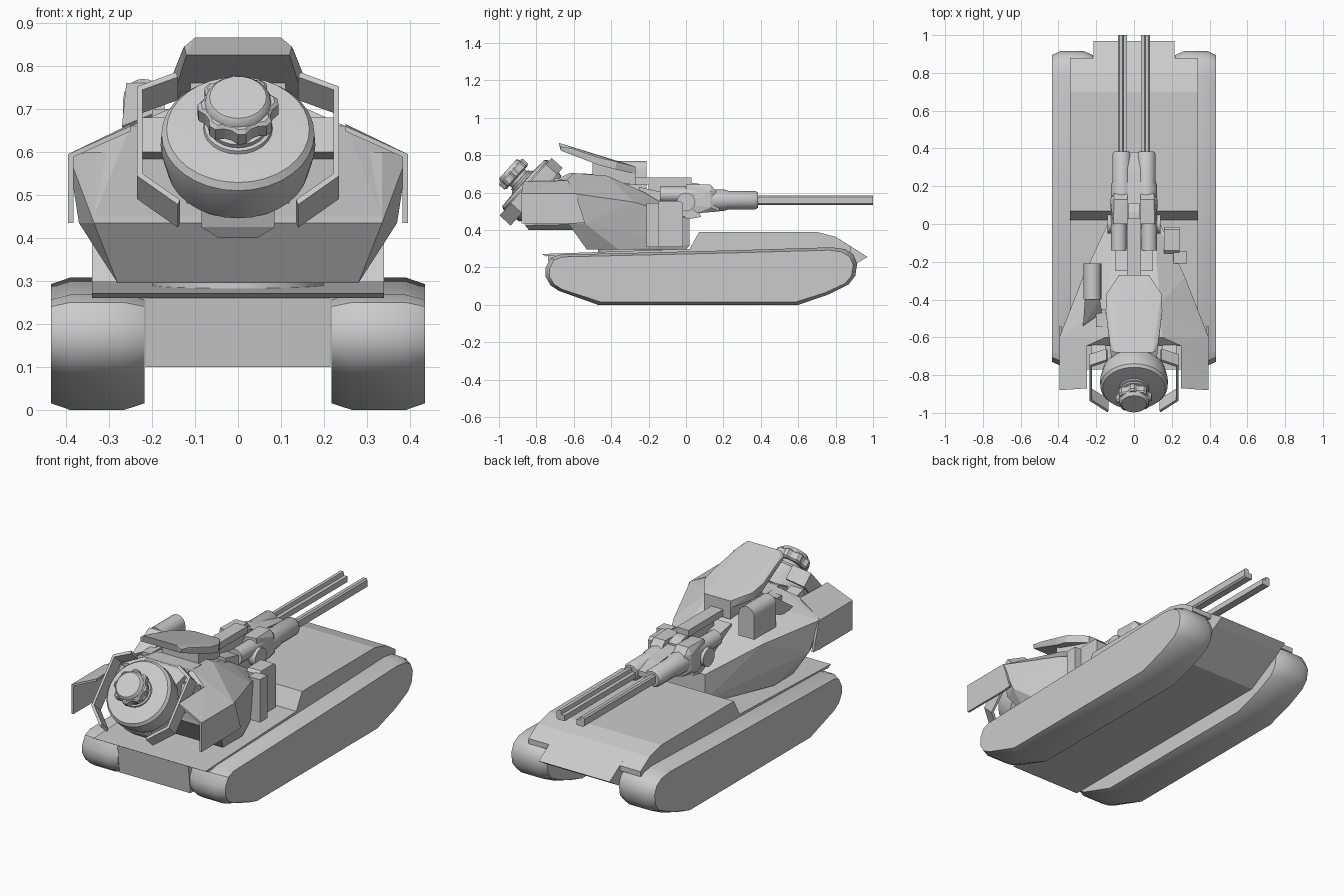
import bpy, bmesh, math
from mathutils import Vector, Matrix

if "Cube" in bpy.data.objects:
    bpy.data.objects.remove(bpy.data.objects["Cube"])


def finish(name, bm, smooth=False):
    bmesh.ops.recalc_face_normals(bm, faces=bm.faces)
    me = bpy.data.meshes.new(name)
    bm.to_mesh(me)
    bm.free()
    ob = bpy.data.objects.new(name, me)
    bpy.context.collection.objects.link(ob)
    if smooth:
        bpy.ops.object.select_all(action='DESELECT')
        ob.select_set(True)
        bpy.context.view_layer.objects.active = ob
        bpy.ops.object.shade_smooth_by_angle(angle=math.radians(35))
    return ob


def loft(name, rings, smooth=False):
    """Skin a list of equal-length closed rings and cap both ends."""
    bm = bmesh.new()
    vs = [[bm.verts.new(p) for p in r] for r in rings]
    n = len(rings[0])
    for a, b in zip(vs, vs[1:]):
        for i in range(n):
            bm.faces.new((a[i], a[(i + 1) % n], b[(i + 1) % n], b[i]))
    bm.faces.new(vs[0])
    bm.faces.new(vs[-1])
    return finish(name, bm, smooth)


def prism(name, yz, x0, x1):
    return loft(name, [[(x, y, z) for y, z in yz] for x in (x0, x1)])


def hull(name, pts, mirror=False):
    """Convex solid through points, optionally adding their mirror images."""
    bm = bmesh.new()
    pts = list(pts) + ([(-x, y, z) for x, y, z in pts] if mirror else [])
    for p in set(pts):
        bm.verts.new(p)
    res = bmesh.ops.convex_hull(bm, input=bm.verts)
    junk = [v for v in bm.verts if not v.link_faces]
    bmesh.ops.delete(bm, geom=junk, context='VERTS')
    bmesh.ops.dissolve_limit(bm, angle_limit=0.02, verts=bm.verts, edges=bm.edges)
    return finish(name, bm)


def box(name, x0, x1, y0, y1, z0, z1):
    return prism(name, [(y0, z0), (y1, z0), (y1, z1), (y0, z1)], x0, x1)


def lathe(name, center, axis, steps, sides=24, teeth=0):
    """Turned part: steps are (distance along axis, radius)."""
    q = Vector(axis).to_track_quat('Z', 'Y')
    rings = []
    for t, r in steps:
        ring = []
        for i in range(sides):
            a = 2 * math.pi * i / sides
            k = 0.87 if teeth and (i // 2) % 2 else 1
            ring.append(Vector(center) + q @ Vector((r * k * math.cos(a), r * k * math.sin(a), t)))
        rings.append(ring)
    return loft(name, rings, not teeth)


# Tracks with chamfered edges
track = [(-.47, 0), (.6, 0), (.76, .055), (.87, .11), (.905, .155), (.915, .22), (.895, .27), (.85, .298),
         (.78, .308), (.3, .293), (-.68, .268), (-.725, .25), (-.75, .2), (-.75, .15), (-.725, .105), (-.68, .075)]
for s, side in ((1, 'right'), (-1, 'left')):
    rings = []
    for x, ky, kz in ((.218, .975, .9), (.265, 1, 1), (.39, 1, 1), (.435, .975, .9)):
        rings.append([(s * x, .08 + (y - .08) * ky, .155 + (z - .155) * kz) for y, z in track])
    loft('track_' + side, rings, True)

# Hull: belly with nose, wide deck plate, raised bonnet
prism('belly', [(-.72, .1), (.7, .1), (.92, .225), (.97, .257), (.8, .364), (.7, .385), (.0, .295), (-.74, .268)],
      -.215, .215)
prism('deck', [(-.75, .26), (.02, .275), (.88, .285), (.88, .313), (.8, .364), (.7, .39), (.07, .39),
               (.02, .3), (-.77, .272)], -.34, .34)
lathe('turret_ring', (0, -.27, .275), (0, 0, 1), [(0, .2), (.03, .2)])

# Turret shell
hull('turret_lower', [(.13, .02, .32), (.13, .0, .295), (.28, -.36, .295), (.28, -.53, .295),
                      (.13, .02, .46), (.37, -.54, .435), (.335, -.63, .435), (.395, -.6, .595),
                      (.335, -.63, .6), (.27, -.28, .55)], True)
hull('turret_roof', [(.12, .01, .46), (.27, -.28, .55), (.395, -.6, .595), (.25, -.645, .66),
                     (.15, -.6, .705), (.14, -.42, .69), (.12, -.22, .6), (.335, -.63, .45)], True)
hull('roof_rear_step', [(.12, -.64, .62), (.12, -.72, .62), (.12, -.72, .66), (.13, -.62, .705), (.13, -.5, .7)], True)

# Rear side shields: sloped roof plate and outer plate
for s, side in ((1, 'right'), (-1, 'left')):
    top = [(.395, -.6, .595), (.395, -.88, .595), (.25, -.87, .66), (.25, -.63, .665)]
    hull('shield_roof_' + side, [(s * x, y, z - d) for x, y, z in top for d in (0, .012)])
    plate = [(-.59, .595), (-.88, .595), (-.88, .435), (-.6, .435), (-.54, .44)]
    prism('shield_side_' + side, plate, s * .383, s * .395)

# Folded search antenna panel, rising towards the rear
panel = [(.08, -.27, .74), (.145, -.37, .765), (.15, -.46, .785), (.13, -.61, .835), (.125, -.67, .845), (.1, -.68, .866)]
low = [(.08, -.27, .7), (.145, -.38, .725), (.145, -.46, .745), (.12, -.67, .825)]
hull('antenna_panel', panel + low, True)
hull('antenna_foot', [(.08, -.27, .64), (.08, -.27, .72), (.11, -.5, .68), (.11, -.5, .76)], True)

# Tracking drum on a tilted axis
AX = Vector((0, -.74, .67)).normalized()
V = Vector((0, AX.z, -AX.y))
face = Vector((0, -.87, .652))
lathe('drum', face, AX, [(-.135, .14), (-.125, .165), (-.055, .18), (-.015, .178), (0, .166), (.004, .08)], 32)
lathe('drum_neck', face, AX, [(-.01, .085), (.012, .078), (.014, .07), (.025, .07), (.027, .06), (.05, .06)], 24)
lathe('drum_gear', face, AX, [(.044, .082), (.052, .094), (.086, .094), (.094, .085)], 32, teeth=1)
lathe('drum_cap', face, AX, [(.09, .078), (.103, .075), (.112, .066)], 24)

# Angular guard bars either side of the drum
mid = Vector((0, -.83, .61))
guard = [(.145, .205), (.235, .16), (.235, -.12), (.14, -.21)]
inner = [(.14, .19), (.222, .15), (.222, -.113), (.135, -.195)]
for s, side in ((1, 'right'), (-1, 'left')):
    loop = guard + inner[::-1]
    loft('guard_' + side, [[mid + Vector((s * x, 0, 0)) + V * v + AX * t for x, v in loop] for t in (-.045, .035)])
    # Arm joining guard to turret
    hull('guard_arm_' + side, [(s * x, y, z) for x in (.15, .225) for y, z in
                               ((-.62, .58), (-.62, .66), (-.7, .68), (-.72, .6))])

# Drum yoke below and mount behind
hull('drum_yoke', [(.045, -.6, .4), (.085, -.6, .43), (.085, -.62, .52), (.045, -.84, .4),
                   (.085, -.86, .425), (.085, -.88, .48)], True)
box('drum_mount', -.12, .12, -.78, -.6, .48, .64)

# Left sight pod with rounded top, and its hood
arc = [(-.22 + .047 * math.cos(math.pi * i / 10), .723 + .047 * math.sin(math.pi * i / 10)) for i in range(11)]
arc += [(-.267, .6), (-.173, .6)]
loft('sight_pod', [[(x, y, z) for x, z in arc] for y in (-.4, -.21)], True)
hull('sight_hood', [(-.26, -.4, .76), (-.18, -.4, .76), (-.25, -.4, .66), (-.18, -.4, .64),
                    (-.27, -.54, .66), (-.17, -.47, .7), (-.26, -.5, .63)])
box('sight_block', -.2, -.15, -.545, -.45, .62, .7)

# Right side storage bins
prof = [(-.155, .31), (-.015, .31), (-.015, .54), (-.03, .555), (-.14, .555), (-.155, .54)]
prism('side_bin', prof, .16, .24)
box('side_bin_small', .21, .28, -.21, -.145, .31, .545)

# Twin guns: receiver, sleeve, and stepped barrel
for s, side in ((1, 'right'), (-1, 'left')):
    lathe('receiver_' + side, (s * .08, 0, .59), (0, 1, 0), [(-.14, .042), (.1, .042)], 16)
    hull('cradle_' + side, [(s * x, y, z) for x, y, z in (
        (.035, .0, .54), (.12, .0, .54), (.035, .0, .64), (.11, .0, .645), (.035, .06, .49), (.115, .06, .49),
        (.035, .13, .645), (.105, .13, .645), (.125, .13, .61), (.125, .13, .52), (.1, .18, .5), (.035, .18, .5),
        (.105, .16, .61), (.035, .16, .61))])
    lathe('sleeve_' + side, (s * .065, 0, .56), (0, 1, 0),
          [(.12, .058), (.2, .058), (.225, .05), (.37, .05), (.385, .04)], 12)
    sec = [(.036, .535), (.075, .533), (.085, .541), (.085, .578), (.078, .586), (.06, .586), (.056, .566), (.036, .566)]
    loft('barrel_' + side, [[(s * x, y, z) for x, z in sec] for y in (.36, 1.0)])

# Gun bridge, top feed box and mantlet
prism('gun_bridge', [(.0, .53), (.28, .53), (.38, .55), (.38, .58), (.28, .6), (.1, .62), (.0, .62)], -.035, .035)
box('feed_box', -.036, .036, -.32, .03, .645, .682)
prism('feed_ramp', [(-.2, .6), (.11, .6), (.11, .63), (.06, .65), (-.2, .66)], -.03, .03)
prism('mantlet', [(-.25, .48), (.02, .46), (.08, .47), (.06, .54), (-.02, .58), (-.25, .63)], -.1, .1)
lathe('trunnion', (-.14, .0, .55), (1, 0, 0), [(0, .05), (.28, .05)], 16)
